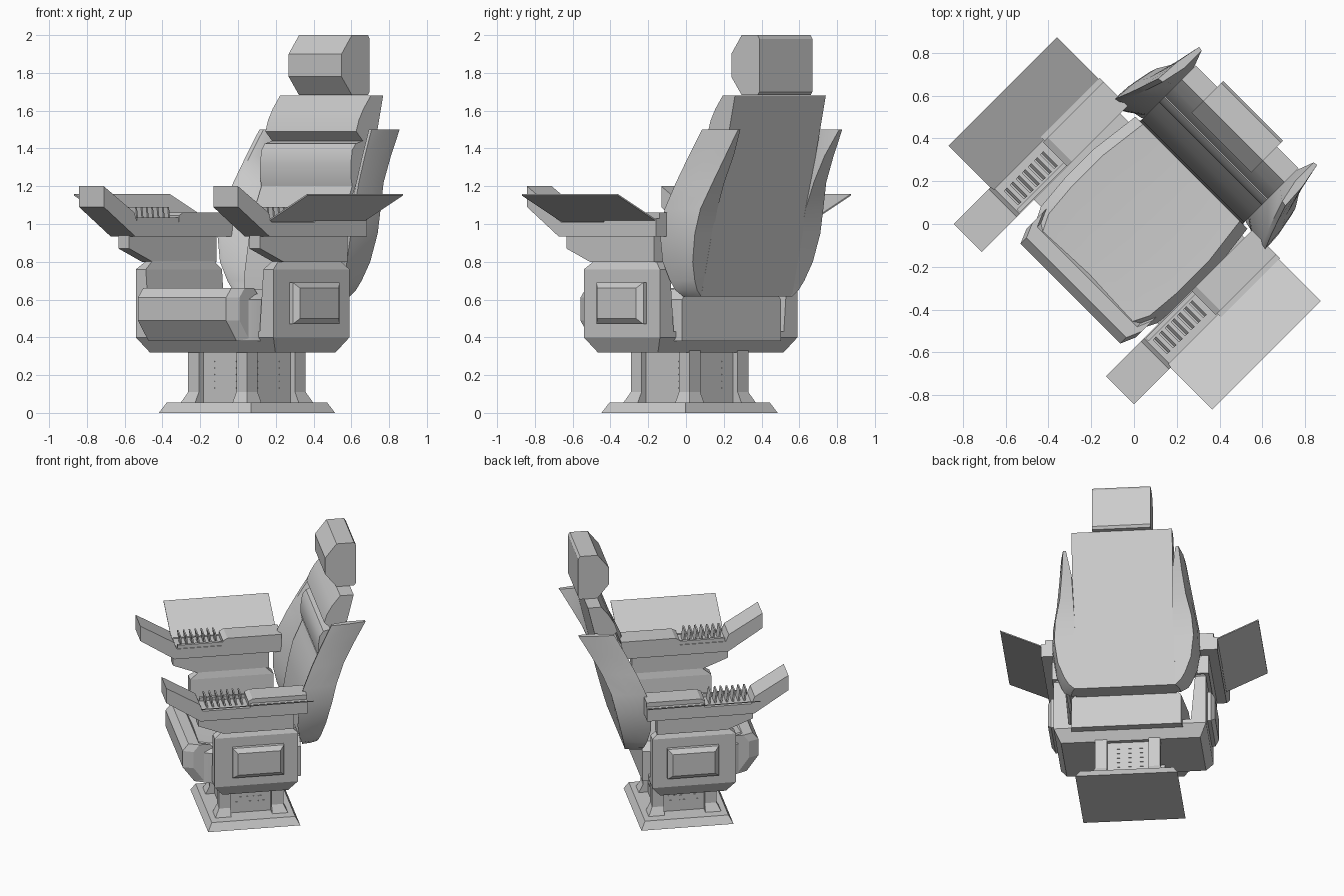
import bpy, bmesh, math
from mathutils import Matrix

if "Cube" in bpy.data.objects:
    bpy.data.objects.remove(bpy.data.objects["Cube"])

GREY = bpy.data.materials.new("plain_grey")
GREY.use_nodes = True
GREY.diffuse_color = (0.6, 0.6, 0.6, 1)
GREY.node_tree.nodes["Principled BSDF"].inputs["Base Color"].default_value = (0.6, 0.6, 0.6, 1)
TURN = Matrix.Rotation(math.radians(-45), 4, 'Z')   # the chair faces a corner
CX, CY = 0.02, 0.047                                # middle of the pedestal


def loft(name, rings, smooth=False):
    """Bridge rings of points and cap both ends."""
    bm = bmesh.new()
    loops = [[bm.verts.new(p) for p in ring] for ring in rings]
    n = len(loops[0])
    for a, b in zip(loops, loops[1:]):
        for i in range(n):
            j = (i + 1) % n
            bm.faces.new((a[i], a[j], b[j], b[i]))
    bm.faces.new(loops[0])
    bm.faces.new(loops[-1])
    bmesh.ops.recalc_face_normals(bm, faces=bm.faces)
    bm.transform(TURN)
    mesh = bpy.data.meshes.new(name)
    bm.to_mesh(mesh)
    bm.free()
    mesh.materials.append(GREY)
    if smooth:
        mesh.shade_smooth()
        mesh.set_sharp_from_angle(angle=math.radians(32))
    bpy.context.collection.objects.link(bpy.data.objects.new(name, mesh))


def side_prism(name, x0, x1, profile, smooth=False):
    """Extrude a (y, z) side profile across x."""
    loft(name, [[(x, y, z) for y, z in profile] for x in (x0, x1)], smooth)


def stack(name, levels):
    """Stack rectangles: (z, x0, x1, y0, y1)."""
    loft(name, [[(a, c, z), (b, c, z), (b, d, z), (a, d, z)] for z, a, b, c, d in levels])


def box(name, x0, x1, y0, y1, z0, z1):
    stack(name, [(z0, x0, x1, y0, y1), (z1, x0, x1, y0, y1)])


# Pedestal: foot plate, core, flared corner posts, slotted panels
stack("foot_plate", [(0, CX - .345, CX + .345, CY - .315, CY + .315),
                     (.055, CX - .315, CX + .315, CY - .285, CY + .285)])
box("column_core", CX - .185, CX + .185, CY - .185, CY + .185, .05, .33)
for sx in (-1, 1):
    for sy in (-1, 1):
        levels = []
        for z, out in ((.05, .25), (.11, .22), (.33, .22)):
            xs = sorted((CX + sx * .14, CX + sx * out))
            ys = sorted((CY + sy * .14, CY + sy * out))
            levels.append((z, *xs, *ys))
        stack("column_post", levels)
for s in (-1, 1):
    for row in range(5):
        z = .13 + row * .035
        for col in (-1, 0, 1):
            c = col * .08
            ys = sorted((CY + s * .184, CY + s * .187))
            box("panel_slot", CX + c - .025, CX + c + .025, *ys, z, z + .005)
            xs = sorted((CX + s * .184, CX + s * .187))
            box("panel_slot", *xs, CY + c - .025, CY + c + .025, z, z + .005)

# Seat shell floor
stack("shell_floor", [(.32, -.47, .47, -.19, .26), (.40, -.51, .51, -.25, .32),
                      (.43, -.51, .51, -.25, .32)])

# Seat cushion and front bolster
rings = []
for y, w in ((-.36, .33), (-.25, .385), (-.08, .40), (.12, .40), (.36, .37)):
    rings.append([(CX - w, y, .38), (CX + w, y, .38), (CX + w, y, .60), (CX + w - .05, y, .655),
                  (CX, y, .64), (CX + .05 - w, y, .655), (CX - w, y, .60)])
loft("seat_cushion", rings, smooth=True)
bolster = [(-.44, .49), (-.44, .61), (-.40, .66), (-.33, .66), (-.28, .60), (-.28, .38), (-.36, .38)]
loft("front_bolster", [[(CX + x, y + k, z) for y, z in bolster]
                       for x, k in ((-.36, .07), (-.33, 0), (.33, 0), (.36, .07))])

# Backrest: one padded side profile with a flat leaning back
side_prism("backrest", CX - .34, CX + .34, [
    (.474, .615), (.727, 1.68), (.635, 1.68), (.58, 1.61), (.545, 1.55), (.525, 1.49),
    (.575, 1.44), (.52, 1.425), (.495, 1.39), (.485, 1.32), (.485, 1.25), (.495, 1.20),
    (.47, 1.14), (.43, 1.05), (.40, .92), (.37, .75), (.36, .615)], smooth=True)

# Headrest
side_prism("headrest", CX - .198, CX + .198, [
    (.557, 1.78), (.557, 1.90), (.635, 2.0), (.755, 2.0), (.768, 1.98),
    (.768, 1.70), (.755, 1.682), (.635, 1.682)])

for s in (-1, 1):
    # Curved wing: z, outer front x, outer back x, inner x, front y, back y
    rings = []
    for z, xf, xb, xi, yf, yb in ((.615, .37, .34, .31, .37, .475),
                                  (.65, .42, .38, .31, .36, .483),
                                  (.70, .44, .41, .31, .34, .496),
                                  (.80, .475, .45, .32, .32, .52),
                                  (.95, .50, .47, .33, .325, .556),
                                  (1.08, .495, .46, .33, .355, .588),
                                  (1.22, .47, .425, .335, .415, .645),
                                  (1.36, .445, .405, .34, .485, .72),
                                  (1.50, .42, .39, .37, .56, .80)):
        ym = (yf + yb) / 2
        xm = (xf + xb + .015) / 2
        section = [(xf, yf), (xm, ym), (xb, yb), (xi, yb - .003), (xi, ym), (xf - .025, yf + .005)]
        rings.append([(CX + s * x, y, z) for x, y in section])
    loft("back_wing", rings, smooth=True)

    # Side pod with a raised framed panel
    levels = []
    for z, xi, xo, y0, y1 in ((.32, .41, .47, -.19, .26), (.40, .41, .515, -.25, .32),
                              (.76, .44, .515, -.25, .32), (.805, .45, .495, -.19, .27)):
        levels.append((z, *sorted((s * xi, s * xo)), y0, y1))
    stack("side_pod", levels)
    frame = []
    for x, inset in ((.50, 0), (.54, 0), (.565, .03)):
        a, b, c, d = -.13 + inset, .22 - inset, .47 + inset, .69 - inset
        frame.append([(s * x, a, c), (s * x, b, c), (s * x, b, d), (s * x, a, d)])
    loft("pod_panel", frame)

    # Armrest riser and armrest with an upturned front
    side_prism("arm_riser", s * .45, s * .53, [
        (-.365, .94), (-.365, .87), (-.19, .80), (.29, .80), (.29, .94)])
    side_prism("armrest", s * .41, s * .595, [
        (-.595, 1.20), (-.595, 1.09), (-.36, .935), (.37, .935), (.37, 1.03),
        (-.02, 1.03), (-.02, 1.01), (-.345, 1.01), (-.365, 1.06)])
    side_prism("arm_pad", s * .41, s * .57, [
        (-.03, 1.0), (-.03, 1.045), (0, 1.062), (.37, 1.062), (.37, 1.0)])
    box("control_rail", *sorted((s * .415, s * .435)), -.34, -.03, 1.0, 1.035)
    for i in range(7):
        y = -.31 + i * .04
        side_prism("control_key", s * .445, s * .54, [
            (y, 1.0), (y - .012, 1.09), (y - .002, 1.09), (y + .012, 1.0)])

    # Thin sloping side leaf
    leaf = [(.575, 1.01), (.872, 1.15), (.872, 1.158), (.575, 1.018)]
    loft("side_leaf", [[(s * x, y, z) for x, z in leaf] for y in (-.355, .362)])
